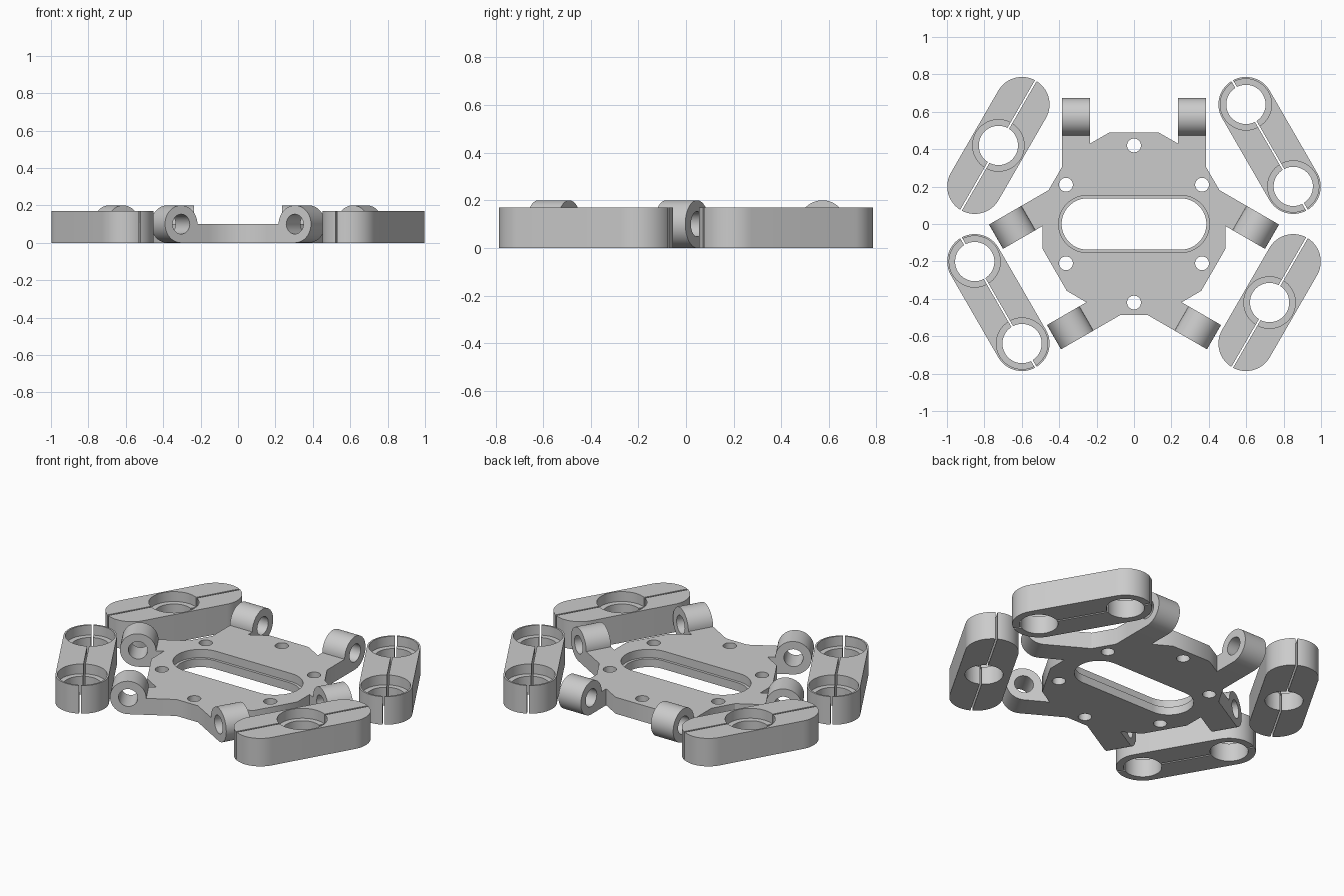
import bpy, bmesh, math
from mathutils import Matrix, Vector

if "Cube" in bpy.data.objects:
    bpy.data.objects.remove(bpy.data.objects["Cube"], do_unlink=True)

grey = bpy.data.materials.new("plain_grey")
grey.use_nodes = True
COLOUR = (0.6, 0.6, 0.6, 1)
grey.diffuse_color = COLOUR
grey.node_tree.nodes["Principled BSDF"].inputs["Base Color"].default_value = COLOUR


def arc(cx, cy, r, start, end, n=32):
    angles = [math.radians(start + (end - start) * i / n) for i in range(n + 1)]
    return [(cx + r * math.cos(a), cy + r * math.sin(a)) for a in angles]


def circle(cx, cy, r, n=48):
    return arc(cx, cy, r, 0, 360, n)[:-1]


def stadium(half, r):
    return arc(half, 0, r, -90, 90) + arc(-half, 0, r, 90, 270)


def prism(outline, low, high, matrix=None):
    """Describe one extruded outline."""
    return outline, low, high, matrix or Matrix()


def solid(name, prisms):
    bm = bmesh.new()
    for outline, low, high, matrix in prisms:
        bottom = [bm.verts.new(matrix @ Vector((x, y, low))) for x, y in outline]
        top = [bm.verts.new(matrix @ Vector((x, y, high))) for x, y in outline]
        bm.faces.new(bottom[::-1])
        bm.faces.new(top)
        for i in range(len(outline)):
            j = (i + 1) % len(outline)
            bm.faces.new((bottom[i], bottom[j], top[j], top[i]))
    mesh = bpy.data.meshes.new(name)
    bm.to_mesh(mesh)
    bm.free()
    mesh.materials.append(grey)
    ob = bpy.data.objects.new(name, mesh)
    bpy.context.collection.objects.link(ob)
    return ob


def combine(ob, prisms, operation="DIFFERENCE"):
    tool = solid("cutter", prisms)
    tool.hide_render = True
    mod = ob.modifiers.new("cut", "BOOLEAN")
    mod.operation, mod.solver, mod.object = operation, "EXACT", tool
    bpy.ops.object.select_all(action="DESELECT")
    bpy.context.view_layer.objects.active = ob
    ob.select_set(True)
    bpy.ops.object.modifier_apply(modifier="cut")
    bpy.data.objects.remove(tool, do_unlink=True)


def smooth(ob):
    bpy.ops.object.select_all(action="DESELECT")
    bpy.context.view_layer.objects.active = ob
    ob.select_set(True)
    bpy.ops.object.shade_smooth_by_angle(angle=math.radians(30))


# Centre plate: one third of the outline, turned three times
third = [(0.385, 0.305), (0.385, 0.43), (0.235, 0.43), (0.13, 0.49)]
third += [(-x, y) for x, y in reversed(third)]
outline = []
turns = [Matrix.Rotation(math.radians(a), 4, "Z") for a in (0, 120, 240)]
for turn in turns:
    outline += [tuple((turn @ Vector((x, y, 0)))[:2]) for x, y in third]
PLATE = 0.1
plate = solid("centre_plate", [prism(outline, 0, PLATE)])

# Six hinge arms ending in round knuckles
sideways = Matrix(((0, 0, 1, 0), (1, 0, 0, 0), (0, 1, 0, 0), (0, 0, 0, 1)))
KNUCKLE_Y = 0.573
knuckle = [(0.4, 0)] + arc(KNUCKLE_Y, 0.1, 0.1, -90, 180, 42) + [(0.4, PLATE)]
arms, pins = [], []
for turn in turns:
    for low in (0.235, -0.385):
        arms.append(prism(knuckle, low, low + 0.15, turn @ sideways))
        pins.append(prism(circle(KNUCKLE_Y, 0.1, 0.053, 32), low - 0.03, low + 0.18,
                          turn @ sideways))
combine(plate, arms, "UNION")
combine(plate, pins)

# Central slot with a ledge, and six screw holes
openings = [prism(stadium(0.25, 0.137), -0.1, 0.3)]
for i in range(6):
    a = math.radians(30 + 60 * i)
    openings.append(prism(circle(0.42 * math.cos(a), 0.42 * math.sin(a), 0.037, 32), -0.1, 0.3))
combine(plate, openings)
combine(plate, [prism(stadium(0.25, 0.153), 0.05, 0.3)])
smooth(plate)


# Split clamps with stepped bores
HALF = 0.253


def clamp(name, x, y, angle, bores, step_radius):
    ob = solid(name, [prism(stadium(HALF, 0.147), 0, 0.17)])
    combine(ob, [prism(circle(b, 0, 0.105), -0.1, 0.3) for b in bores])
    combine(ob, [prism(circle(b, 0, step_radius), 0.11, 0.3) for b in bores])
    slit = [(-0.5, -0.005), (0.5, -0.005), (0.5, 0.005), (-0.5, 0.005)]
    combine(ob, [prism(slit, -0.1, 0.3)])
    ob.location = (x, y, 0)
    ob.rotation_euler.z = math.radians(angle)
    smooth(ob)


CX, CY = 0.725, 0.42
clamp("double_clamp_back_left", CX, CY, -60, (-HALF, HALF), 0.137)
clamp("double_clamp_front_right", -CX, -CY, -60, (-HALF, HALF), 0.137)
clamp("single_clamp_back_right", -CX, CY, 60, (0,), 0.138)
clamp("single_clamp_front_left", CX, -CY, 60, (0,), 0.138)
